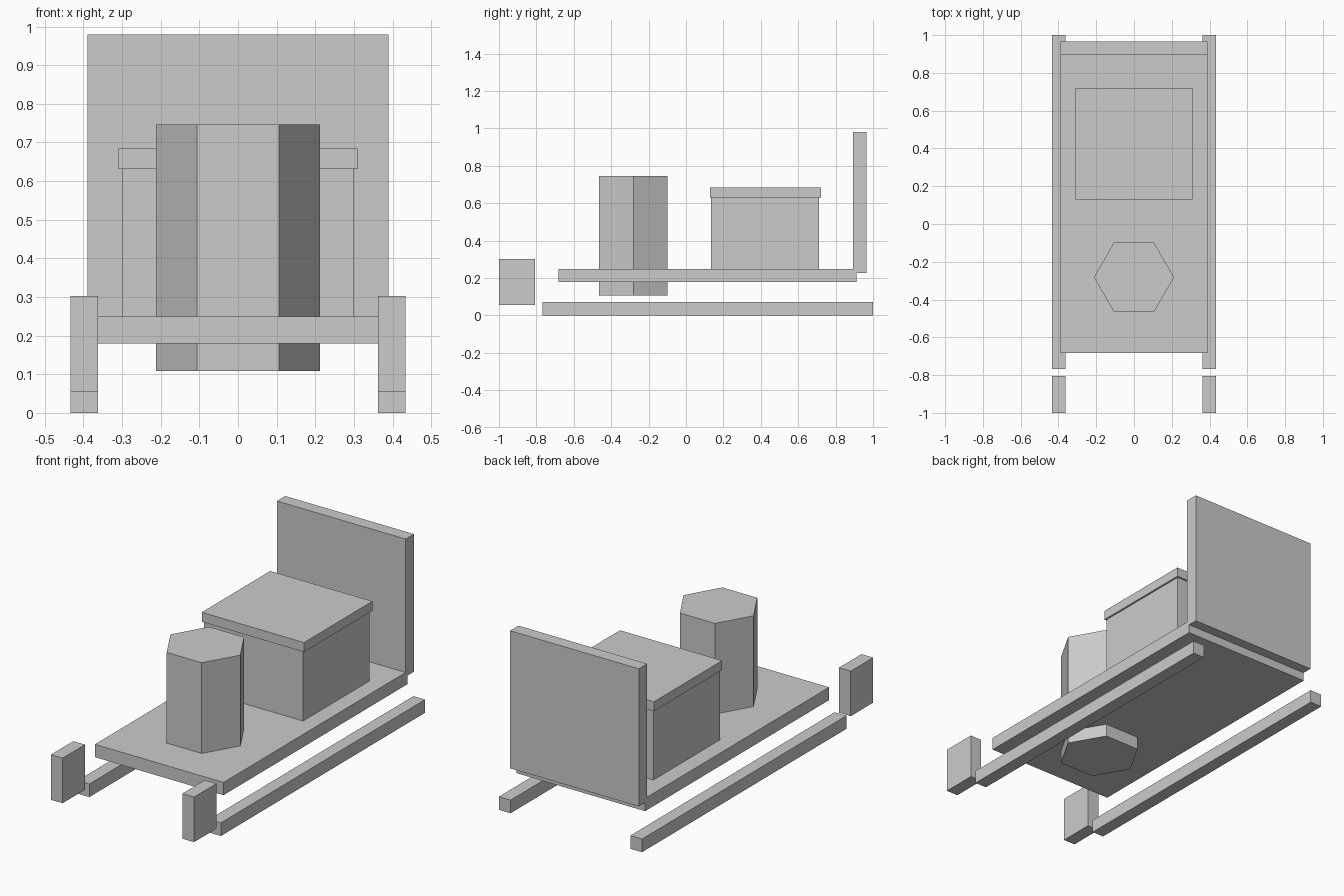
import bpy
from math import radians

if "Cube" in bpy.data.objects:
    bpy.data.objects.remove(bpy.data.objects["Cube"])


def box(name, x, y, z):
    """Axis-aligned box from (min, max) ranges."""
    ranges = (x, y, z)
    bpy.ops.mesh.primitive_cube_add(size=1, location=[(a + b) / 2 for a, b in ranges])
    ob = bpy.context.object
    ob.name = name
    ob.scale = [b - a for a, b in ranges]
    bpy.ops.object.transform_apply(location=False, rotation=False, scale=True)
    return ob


# Runners and their raised front tips, one pair per side
for side, s in (("left", -1), ("right", 1)):
    x = sorted((s * 0.363, s * 0.434))
    box(f"{side}_runner", x, (-0.768, 1.0), (0, 0.072))
    box(f"{side}_runner_tip", x, (-1.0, -0.806), (0.055, 0.302))

# Deck and upright back board
box("deck", (-0.39, 0.39), (-0.682, 0.911), (0.179, 0.249))
box("back_board", (-0.39, 0.39), (0.894, 0.966), (0.226, 0.98))

# Seat box with overhanging lid
box("seat_box", (-0.30, 0.30), (0.135, 0.711), (0.249, 0.632))
box("seat_lid", (-0.31, 0.31), (0.129, 0.721), (0.632, 0.684))

# Hexagonal post passing through the deck, corners pointing sideways
bpy.ops.mesh.primitive_cylinder_add(vertices=6, radius=0.212, depth=0.638,
                                    location=(0, -0.282, 0.427),
                                    rotation=(0, 0, radians(30)))
bpy.context.object.name = "hexagonal_post"
